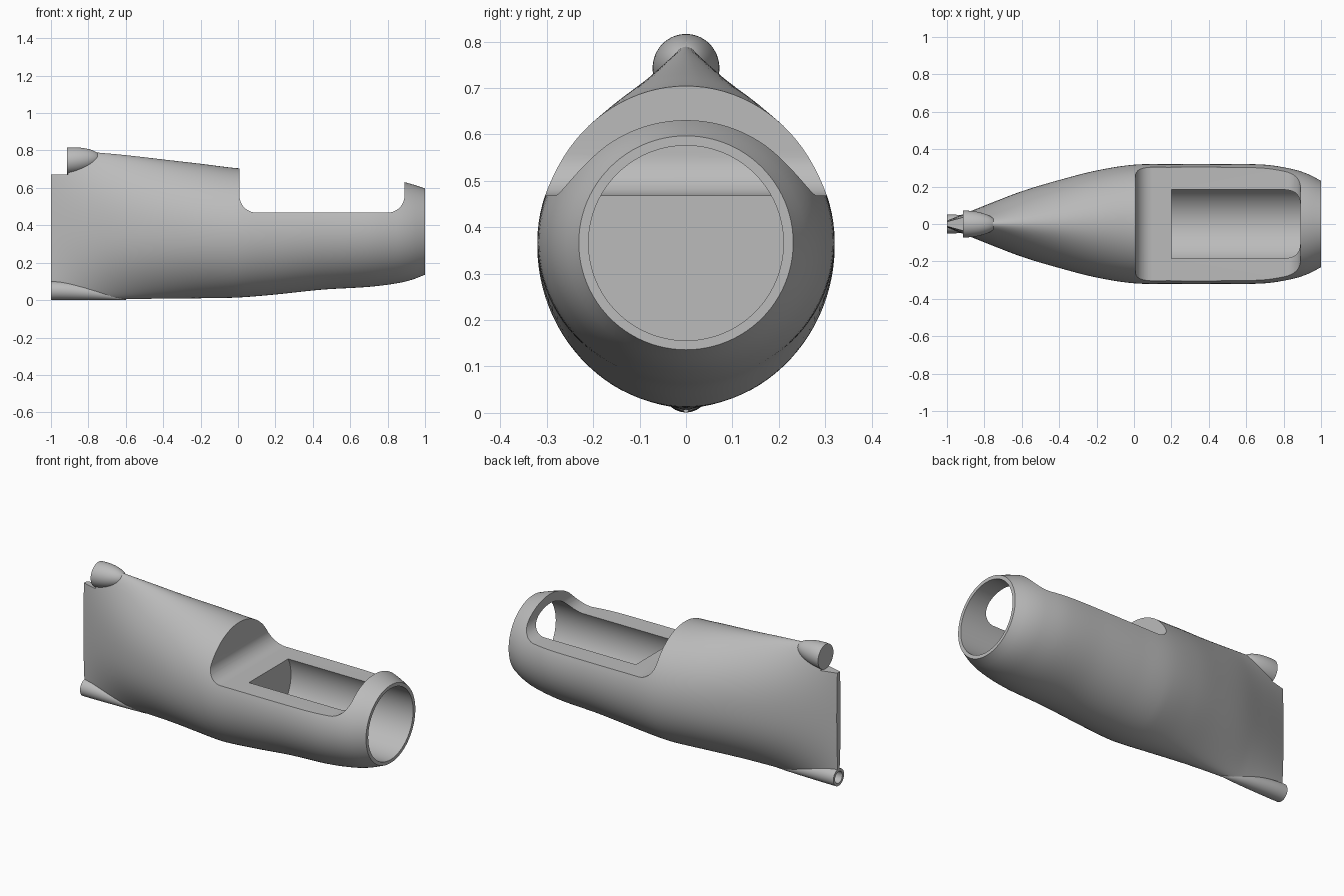
import bpy, bmesh, math

cube = bpy.data.objects.get("Cube")
if cube:
    bpy.data.objects.remove(cube, do_unlink=True)

mat = bpy.data.materials.new("plain grey")
mat.use_nodes = True
GREY = (0.5, 0.5, 0.5, 1)
mat.diffuse_color = GREY
mat.node_tree.nodes["Principled BSDF"].inputs["Base Color"].default_value = GREY


def loft(name, rings):
    """Skin a closed solid through a list of equal-length rings."""
    bm = bmesh.new()
    loops = [[bm.verts.new(p) for p in ring] for ring in rings]
    n = len(loops[0])
    for a, b in zip(loops, loops[1:]):
        for i in range(n):
            j = (i + 1) % n
            bm.faces.new((a[i], a[j], b[j], b[i]))
    bm.faces.new(loops[0])
    bm.faces.new(loops[-1])
    bmesh.ops.recalc_face_normals(bm, faces=bm.faces)
    mesh = bpy.data.meshes.new(name)
    bm.to_mesh(mesh)
    bm.free()
    mesh.materials.append(mat)
    obj = bpy.data.objects.new(name, mesh)
    bpy.context.collection.objects.link(obj)
    return obj


def circle(x, z, r, n=64):
    return [(x, r * math.cos(math.tau * i / n), z + r * math.sin(math.tau * i / n))
            for i in range(n)]


def boolean(target, tool, operation):
    mod = target.modifiers.new(operation, "BOOLEAN")
    mod.operation, mod.object, mod.solver = operation, tool, "EXACT"
    bpy.context.view_layer.objects.active = target
    bpy.ops.object.modifier_apply(modifier=mod.name)
    bpy.data.objects.remove(tool, do_unlink=True)


# Body stations: x, half width, bottom, top
STATIONS = [
    (-1, .018, .005, .81), (-.8, .098, .005, .793), (-.6, .175, .006, .775),
    (-.4, .235, .008, .752), (-.2, .286, .01, .729), (0, .317, .014, .705),
    (.2, .32, .03, .695), (.45, .32, .056, .682), (.7, .317, .071, .663),
    (.85, .293, .09, .64), (.93, .267, .109, .62), (1, .231, .136, .597),
]


def station(x):
    """Smooth cubic interpolation between body stations."""
    k = max(i for i in range(len(STATIONS) - 1) if STATIONS[i][0] <= x + 1e-6)
    a, b = STATIONS[k], STATIONS[k + 1]
    p, q = STATIONS[max(k - 1, 0)], STATIONS[min(k + 2, len(STATIONS) - 1)]
    h = b[0] - a[0]
    t = (x - a[0]) / h
    out = []
    for c in (1, 2, 3):
        m0 = (b[c] - p[c]) / (b[0] - p[0]) * h
        m1 = (q[c] - a[c]) / (q[0] - a[0]) * h
        out.append((2*t**3 - 3*t*t + 1) * a[c] + (t**3 - 2*t*t + t) * m0
                   + (3*t*t - 2*t**3) * b[c] + (t**3 - t*t) * m1)
    return out


def section(x, n=96):
    w, low, high = station(x)
    tail = min(1, max(0, -x / 0.7))
    ring = []
    for i in range(n):
        a = math.tau * i / n
        v = math.sin(a)
        pinch = (0.3 if v > 0 else 0.5) * tail * abs(v) ** 3
        ring.append((x, w * math.cos(a) * (1 - pinch),
                     (low + high) / 2 + v * (high - low) / 2))
    return ring


STEPS = 80
body = loft("body_shell", [section(-1 + 2 * i / STEPS) for i in range(STEPS + 1)])

# Step at the top of the thin tail edge
step = [(-1.1, .672), (-.908, .672), (-.908, 1), (-1.1, 1)]
boolean(body, loft("step_cutter", [[(x, y, z) for x, z in step] for y in (-.5, .5)]),
        "DIFFERENCE")

# Long top notch with rounded lower corners
X0, X1, FLOOR, R = .008, .89, .468, .09
profile = [(X1, 1), (X0, 1)]
for cx, start in ((X0 + R, math.pi), (X1 - R, 1.5 * math.pi)):
    for i in range(13):
        a = start + i / 12 * math.pi / 2
        profile.append((cx + R * math.cos(a), FLOOR + R + R * math.sin(a)))
boolean(body, loft("notch_cutter", [[(x, y, z) for x, z in profile] for y in (-.5, .5)]),
        "DIFFERENCE")

# Round socket bored in from the open end
boolean(body, loft("socket_cutter", [circle(.2, .366, .21, 96), circle(1.1, .366, .21, 96)]),
        "DIFFERENCE")

# Upper bullet-shaped boss
rings = []
for i in range(20):
    a = i / 20 * math.pi / 2
    rings.append(circle(-.915 + .18 * math.sin(a), .743 + .015 * math.sin(a),
                        .072 * math.cos(a)))
boolean(body, loft("upper_boss", rings), "UNION")

# Lower tapered tube, fading into the keel
tube = [(-1, .05), (-.95, .0495), (-.9, .047), (-.82, .041), (-.75, .034),
        (-.68, .024), (-.6, .006)]
boolean(body, loft("lower_tube", [circle(x, r + .001, r) for x, r in tube]), "UNION")
boolean(body, loft("tube_bore", [circle(-1.1, .051, .034), circle(-.88, .051, .034)]),
        "DIFFERENCE")

# Smooth shading with crisp cut edges
bpy.ops.object.select_all(action="DESELECT")
body.select_set(True)
bpy.context.view_layer.objects.active = body
bpy.ops.object.shade_smooth_by_angle(angle=math.radians(30))
